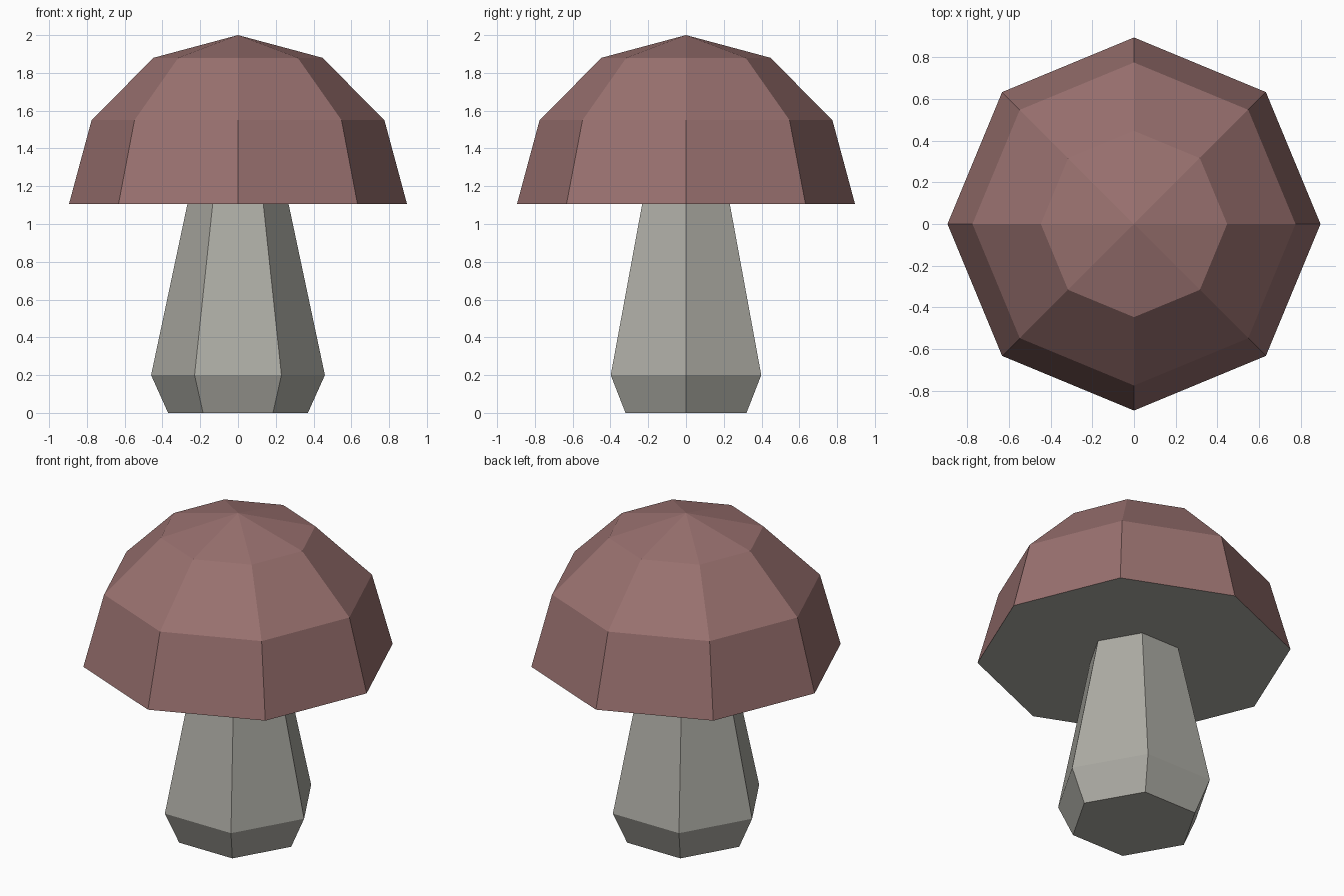
import bpy
import bmesh
from math import cos, sin, tau

cube = bpy.data.objects.get("Cube")
if cube:
    bpy.data.objects.remove(cube, do_unlink=True)


def make_material(name, rgb):
    mat = bpy.data.materials.new(name)
    mat.use_nodes = True
    color = (*rgb, 1.0)
    mat.diffuse_color = color
    mat.node_tree.nodes["Principled BSDF"].inputs["Base Color"].default_value = color
    return mat


def lathe(name, sides, profile, materials):
    """Faceted solid from (radius, height) rings; a zero radius closes to a point."""
    bm = bmesh.new()
    rings = []
    for radius, z in profile:
        count = sides if radius else 1
        rings.append([bm.verts.new((radius * cos(tau * i / sides),
                                    radius * sin(tau * i / sides), z))
                      for i in range(count)])
    for low, high in zip(rings, rings[1:]):
        for i in range(sides):
            j = (i + 1) % sides
            if len(high) == 1:
                bm.faces.new((low[i], low[j], high[0]))
            else:
                bm.faces.new((low[i], low[j], high[j], high[i]))
    for ring in (rings[0], rings[-1]):
        if len(ring) > 1:
            bm.faces.new(ring)
    bmesh.ops.recalc_face_normals(bm, faces=bm.faces)
    # Downward faces take the last material
    for face in bm.faces:
        if face.normal.z < -0.9:
            face.material_index = len(materials) - 1
    mesh = bpy.data.meshes.new(name)
    bm.to_mesh(mesh)
    bm.free()
    for mat in materials:
        mesh.materials.append(mat)
    obj = bpy.data.objects.new(name, mesh)
    bpy.context.collection.objects.link(obj)
    return obj


cap_red = make_material("dusty red", (0.32, 0.165, 0.16))
stem_grey = make_material("warm grey", (0.42, 0.415, 0.375))

# Six-sided stem with a chamfered foot
lathe("stem", 6, [(0.37, 0.0), (0.46, 0.2), (0.268, 1.105)], [stem_grey])

# Eight-sided domed cap with a flat grey underside
lathe("cap", 8, [(0.895, 1.105), (0.775, 1.55), (0.447, 1.88), (0, 2.0)],
      [cap_red, stem_grey])
